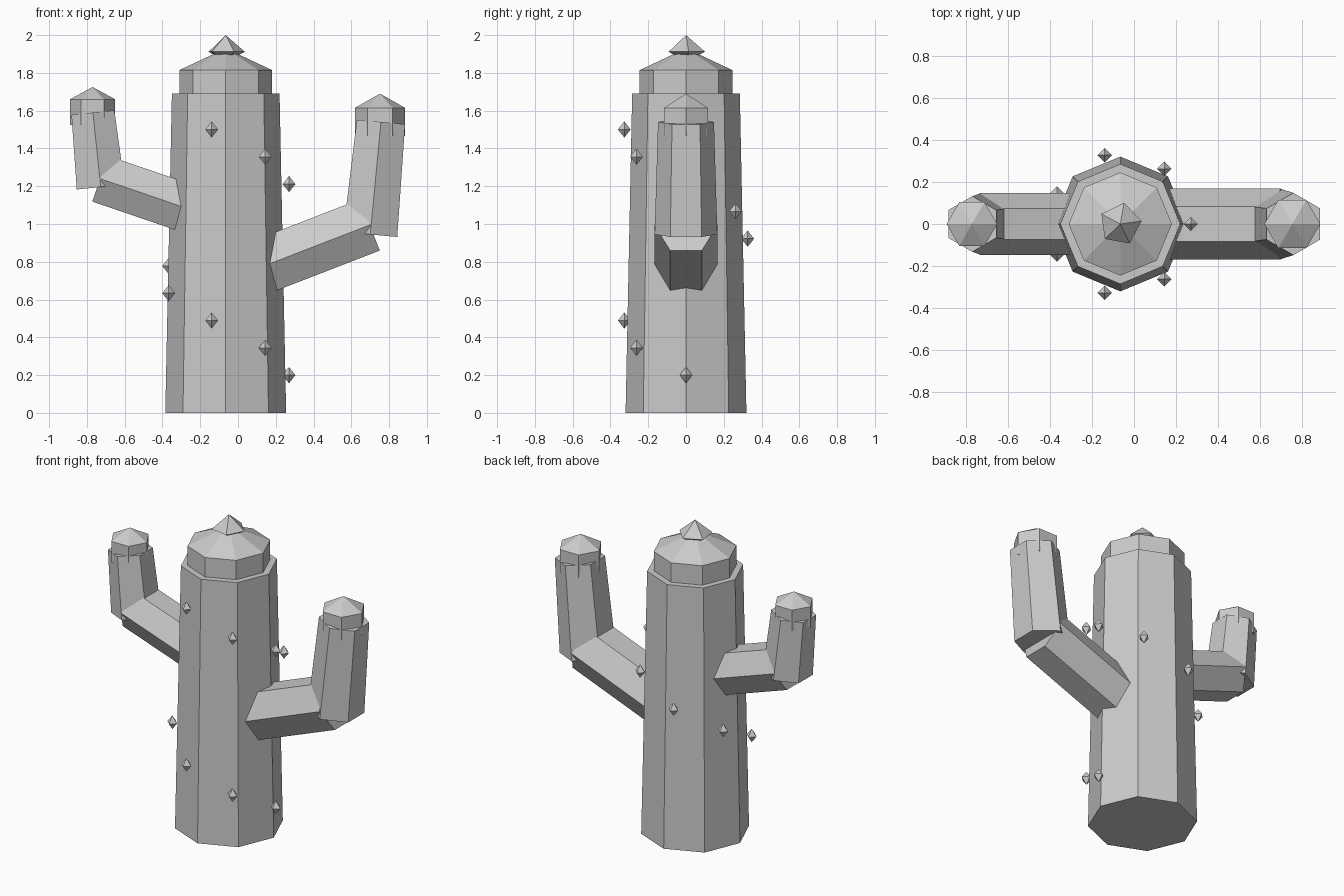
import bpy, bmesh, math
from mathutils import Vector

cube = bpy.data.objects.get("Cube")
if cube:
    bpy.data.objects.remove(cube)

grey = bpy.data.materials.new("plain_grey")
grey.use_nodes = True
colour = (0.6, 0.6, 0.6, 1)
grey.diffuse_color = colour
grey.node_tree.nodes["Principled BSDF"].inputs["Base Color"].default_value = colour


def lathe(name, profile, sides, location, phase=0.0, tilt=0.0):
    """Flat-sided solid from (radius, height) pairs; zero radius makes a tip."""
    bm = bmesh.new()
    rings = []
    for r, z in profile:
        if r == 0:
            rings.append([bm.verts.new((0, 0, z))] * sides)
            continue
        angles = [phase + math.tau * i / sides for i in range(sides)]
        rings.append([bm.verts.new((r * math.cos(a), r * math.sin(a), z)) for a in angles])
    for low, high in zip(rings, rings[1:]):
        for i in range(sides):
            j = (i + 1) % sides
            corners = dict.fromkeys((low[i], low[j], high[j], high[i]))
            bm.faces.new(list(corners))
    for ring, (r, z) in ((rings[0], profile[0]), (rings[-1], profile[-1])):
        if r:
            bm.faces.new(ring)
    bmesh.ops.recalc_face_normals(bm, faces=bm.faces[:])
    mesh = bpy.data.meshes.new(name)
    bm.to_mesh(mesh)
    bm.free()
    mesh.materials.append(grey)
    obj = bpy.data.objects.new(name, mesh)
    obj.location = location
    obj.rotation_euler.y = tilt
    bpy.context.collection.objects.link(obj)
    return obj


def limb(name, start, end, r0, r1):
    """Six-sided limb between two (x, z) points, with edges facing front and back."""
    a = Vector((start[0], 0, start[1]))
    d = Vector((end[0], 0, end[1])) - a
    lathe(name, [(r0, 0), (r1, d.length)], 6, a, math.pi / 2, math.atan2(d.x, d.z))


# Trunk, stepped cap and top bud
CX = -0.065
lathe("trunk", [(0.32, 0), (0.285, 1.69)], 8, (CX, 0, 0))
lathe("trunk_cap", [(0.245, 1.66), (0.245, 1.815), (0, 1.93)], 8, (CX, 0, 0))
lathe("top_bud", [(0.07, 1.895), (0.102, 1.912), (0, 2.0)], 5, (CX, 0, 0), math.radians(8))

# Left arm
limb("left_arm_lower", (0.05, 0.744), (0.698, 0.995), 0.168, 0.168)
limb("left_arm_upper", (0.70, 0.945), (0.757, 1.54), 0.166, 0.148)
lathe("left_arm_cap", [(0.133, 1.465), (0.133, 1.615), (0, 1.69)], 6, (0.752, 0, 0))

# Right arm
limb("right_arm_lower", (-0.15, 1.042), (-0.73, 1.24), 0.148, 0.148)
limb("right_arm_upper", (-0.727, 1.196), (-0.768, 1.59), 0.147, 0.132)
lathe("right_arm_cap", [(0.12, 1.525), (0.12, 1.66), (0, 1.725)], 6, (-0.77, 0, 0))

# Spines spiralling up around the trunk
for k in range(10):
    a = -math.tau * k / 7
    place = (CX + 0.335 * math.cos(a), 0.335 * math.sin(a), 0.2 + 0.1445 * k)
    lathe(f"spine_{k + 1}", [(0, -0.043), (0.034, 0), (0, 0.043)], 4, place)
